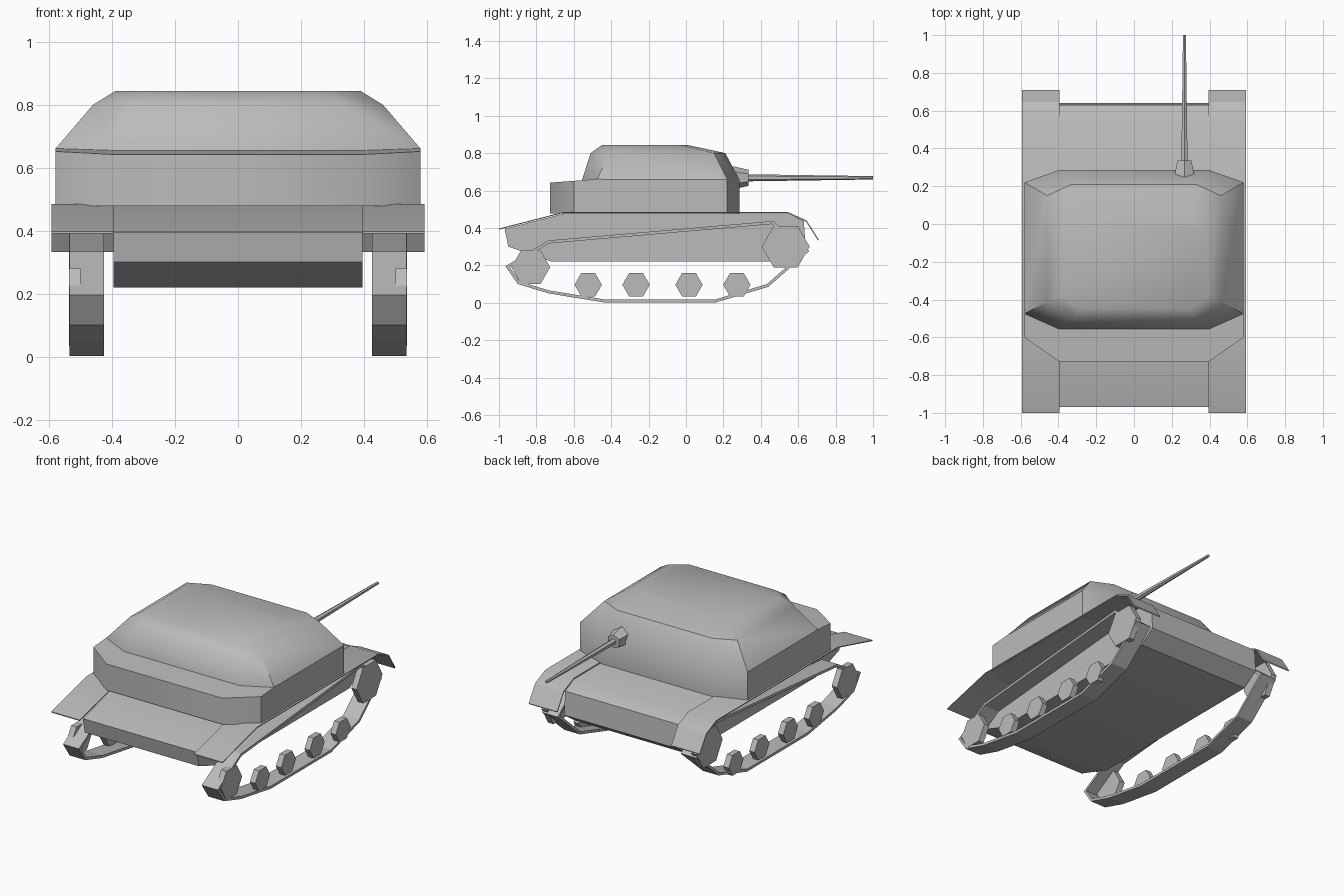
import bpy, bmesh, math
from mathutils import Matrix

cube = bpy.data.objects.get("Cube")
if cube:
    bpy.data.objects.remove(cube, do_unlink=True)

GREY = (0.5, 0.5, 0.5, 1)
paint = bpy.data.materials.new("grey paint")
paint.use_nodes = True
paint.diffuse_color = GREY
paint.node_tree.nodes["Principled BSDF"].inputs["Base Color"].default_value = GREY


def finish(name, bm, mirror=False, smooth=None):
    """Turn a bmesh into a painted object, optionally mirrored across x."""
    bmesh.ops.recalc_face_normals(bm, faces=bm.faces[:])
    mesh = bpy.data.meshes.new(name)
    bm.to_mesh(mesh)
    bm.free()
    mesh.materials.append(paint)
    ob = bpy.data.objects.new(name, mesh)
    bpy.context.scene.collection.objects.link(ob)
    if smooth:
        bpy.ops.object.select_all(action='DESELECT')
        ob.select_set(True)
        bpy.context.view_layer.objects.active = ob
        bpy.ops.object.shade_smooth_by_angle(angle=math.radians(smooth))
    if mirror:
        ob.modifiers.new("mirror", 'MIRROR')
    return ob


def loft(name, rings, caps=True, **kw):
    """Skin a list of equal-length closed rings."""
    bm = bmesh.new()
    rows = [[bm.verts.new(p) for p in ring] for ring in rings]
    for a, b in zip(rows, rows[1:]):
        for i in range(len(a)):
            j = (i + 1) % len(a)
            bm.faces.new((a[i], a[j], b[j], b[i]))
    if caps:
        bm.faces.new(rows[0])
        bm.faces.new(rows[-1])
    return finish(name, bm, **kw)


def prism(name, profile, x0, x1, **kw):
    """Extrude a side (y, z) profile across x."""
    return loft(name, [[(x, y, z) for y, z in profile] for x in (x0, x1)], **kw)


def octagon(z, hx, cx, front, front_c, back_c, back):
    """Chamfered rectangle at height z."""
    right = [(cx, front), (hx, front_c), (hx, back_c), (cx, back)]
    return [(x, y, z) for x, y in right] + [(-x, y, z) for x, y in reversed(right)]


# Hull
prism("hull", [(-.97, .395), (-.65, .478), (.545, .478), (.63, .437), (.64, .29),
               (.54, .22), (-.72, .22), (-.95, .30)], -.395, .395, smooth=30)

# Fenders, thin bent sheets
sheet = [(-1, .397), (-.656, .485), (.545, .485), (.645, .44), (.71, .338)]
under = [(y - .004, z - .006) for y, z in reversed(sheet)]
under[-1] = (-1, .391)
prism("fenders", sheet + under, .395, .592, mirror=True, smooth=30)

# Cabin with sloped roof
loft("cabin", [
    octagon(.478, .58, .40, .285, .22, -.475, -.555),
    octagon(.66, .58, .40, .285, .22, -.475, -.555),
    octagon(.80, .46, .33, .21, .15, -.41, -.51),
    octagon(.843, .39, .29, .01, -.03, -.38, -.45)], smooth=38)

# Rear compartment with a gently sloping lid
plan = [(.58, -.45), (.58, -.60), (.40, -.727), (-.40, -.727), (-.58, -.60), (-.58, -.45)]
loft("rear_compartment", [
    [(x, y, .478) for x, y in plan],
    [(x, y, .642 + (y + .727) * .075) for x, y in plan]], smooth=38)

# Tracks
path = [(-.965, .195), (-.735, .333), (.465, .437), (.66, .277), (.44, .085),
        (.16, .002), (-.44, .002), (-.735, .05), (-.90, .10)]
tracks = loft("tracks", [[(x, y, z) for y, z in path] for x in (.425, .535)],
              caps=False, mirror=True)
shell = tracks.modifiers.new("thickness", 'SOLIDIFY')
shell.thickness = .016
shell.offset = -1
shell.use_even_offset = True


# Six-sided wheels near the outer edge of the tracks
def wheel(name, y, z, radius):
    rim = [(y + radius * math.cos(k * math.pi / 3), z + radius * math.sin(k * math.pi / 3))
           for k in range(6)]
    prism(name, rim, .50, .537, mirror=True)


wheel("idler_wheels", -.83, .19, .104)
wheel("drive_wheels", .533, .30, .128)
for n, y in enumerate((-.523, -.267, .016, .272)):
    wheel(f"road_wheels_{n + 1}", y, .096, .073)


# Gun mount and barrel, tapered along y
def taper(name, sides, r0, r1, y0, y1):
    bm = bmesh.new()
    turn = Matrix.Translation((.267, (y0 + y1) / 2, .668)) @ Matrix.Rotation(-math.pi / 2, 4, 'X')
    bmesh.ops.create_cone(bm, cap_ends=True, segments=sides, radius1=r0, radius2=r1,
                          depth=y1 - y0, matrix=turn)
    return finish(name, bm, smooth=30)


taper("gun_mount", 6, .062, .043, .25, .335)
taper("gun_barrel", 6, .019, .009, .32, 1)
